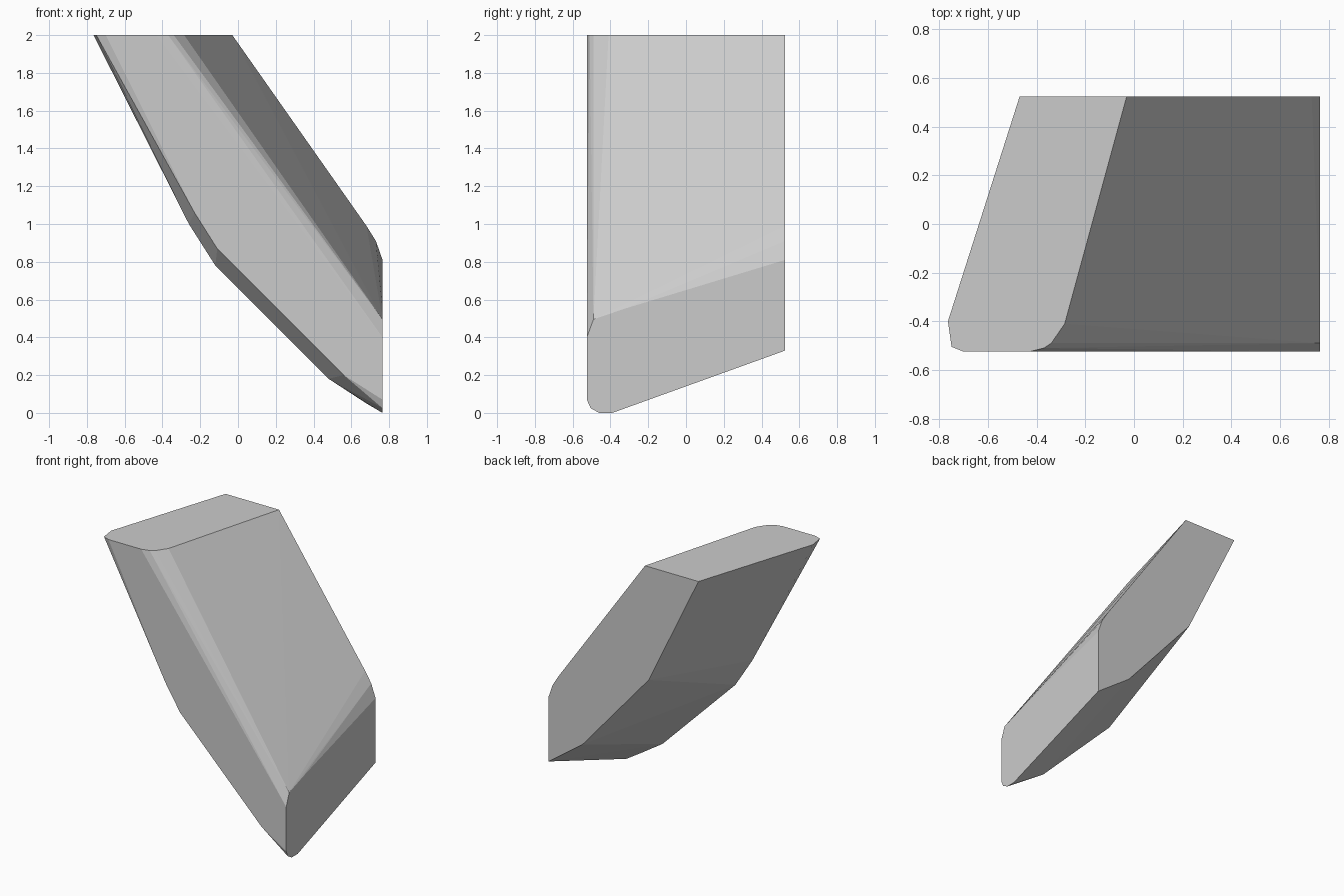
import bpy, bmesh, math

if "Cube" in bpy.data.objects:
    bpy.data.objects.remove(bpy.data.objects["Cube"])

X, Y = 0.765, 0.525   # half width and half depth

# Cut top of the slanted crystal (x, y) at z = 2
top = [(-0.47, Y), (-0.03, Y), (-0.285, -0.41), (-0.34, -0.49), (-0.37, -0.51),
       (-0.43, -Y), (-0.70, -Y), (-0.75, -0.505), (-X, -0.40), (-0.485, 0.475)]
# Cut right end (y, z) at x = X
end = [(-Y, 0.40), (-Y, 0.07), (-0.505, 0.025), (-0.46, 0.0), (-0.39, 0.0),
       (Y, 0.33), (Y, 0.81), (-0.33, 0.55), (-0.49, 0.495)]
# Bends along the length (x, z), on the back, outer edge and front
back = [(-0.06, 1.157), (0.486, 0.53), (0.73, 0.91), (0.68, 0.99)]
outer = [(-0.26, 1.0), (-0.12, 0.78), (0.48, 0.18), (0.68, 0.05)]
front = [(-0.23, 1.06), (-0.11, 0.87), (0.56, 0.20)]

points = [(x, y, 2.0) for x, y in top]
points += [(X, y, z) for y, z in end]
for y, profile in ((Y, back), (-0.41, outer), (-Y, front)):
    points += [(x, y, z) for x, z in profile]

# Faceted convex body
bm = bmesh.new()
for p in points:
    bm.verts.new(p)
hull = bmesh.ops.convex_hull(bm, input=bm.verts[:])
bmesh.ops.delete(bm, geom=[v for v in bm.verts if not v.link_faces], context='VERTS')
bmesh.ops.dissolve_limit(bm, angle_limit=math.radians(0.5),
                         verts=bm.verts[:], edges=bm.edges[:])
bmesh.ops.recalc_face_normals(bm, faces=bm.faces[:])

mesh = bpy.data.meshes.new("slanted_crystal")
bm.to_mesh(mesh)
bm.free()
obj = bpy.data.objects.new("slanted_crystal", mesh)
bpy.context.collection.objects.link(obj)
